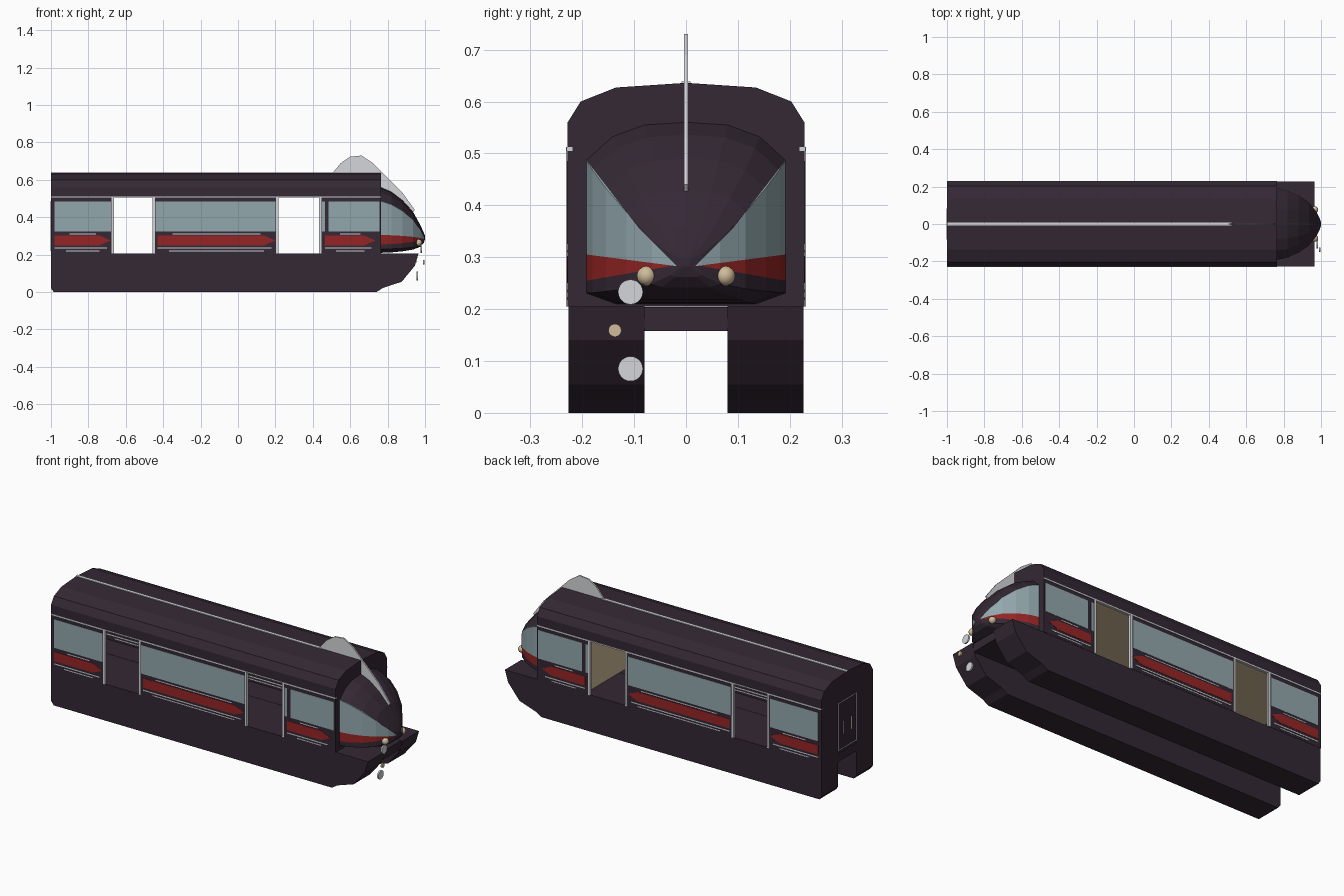
import bpy, bmesh
from mathutils import Vector

cube = bpy.data.objects.get("Cube")
if cube:
    bpy.data.objects.remove(cube, do_unlink=True)


def material(name, rgb):
    m = bpy.data.materials.new(name)
    m.use_nodes = True
    m.diffuse_color = (*rgb, 1)
    bsdf = next(n for n in m.node_tree.nodes if n.type == 'BSDF_PRINCIPLED')
    bsdf.inputs["Base Color"].default_value = (*rgb, 1)
    return m


DARK = material("dark plum", (0.034, 0.021, 0.034))
GLASS = material("blue grey glass", (0.29, 0.39, 0.42))
RED = material("deep red", (0.30, 0.018, 0.018))
GREY = material("light grey", (0.66, 0.67, 0.70))
TAN = material("warm tan", (0.62, 0.50, 0.32))


def finish(name, bm, mats, mirror=False):
    bmesh.ops.recalc_face_normals(bm, faces=bm.faces[:])
    mesh = bpy.data.meshes.new(name)
    bm.to_mesh(mesh)
    bm.free()
    for m in mats:
        mesh.materials.append(m)
    ob = bpy.data.objects.new(name, mesh)
    bpy.context.collection.objects.link(ob)
    if mirror:
        mod = ob.modifiers.new("Mirror", 'MIRROR')
        mod.use_axis = (False, True, False)
        mod.merge_threshold = 0.0005
    return ob


def prism(name, profile, axis, lo, hi, mat, mirror=False):
    """Extrude a profile: (y, z) along x, or (x, z) along y."""
    bm = bmesh.new()
    rings = []
    for d in (lo, hi):
        rings.append([bm.verts.new((d, a, b) if axis == 'x' else (a, d, b))
                      for a, b in profile])
    n = len(profile)
    for ring in rings:
        bm.faces.new(ring)
    for i in range(n):
        j = (i + 1) % n
        bm.faces.new((rings[0][i], rings[0][j], rings[1][j], rings[1][i]))
    return finish(name, bm, [mat], mirror)


def box(name, x, y, z, mat, mirror=False):
    rect = [(x[0], z[0]), (x[1], z[0]), (x[1], z[1]), (x[0], z[1])]
    return prism(name, rect, 'y', y[0], y[1], mat, mirror)


FRONT, FLOOR, EAVE = 0.765, 0.205, 0.512
WALL = (0.2215, 0.2275)
PLATE = (0.220, 0.229)

# Lower skirts and the beam channel between them
skirt = [(-1, 0.02), (-0.985, 0), (0.74, 0), (0.775, 0.022), (0.875, 0.055),
         (0.945, 0.14), (0.965, FLOOR), (-1, FLOOR)]
prism("skirt", skirt, 'y', 0.08, 0.226, DARK, True)
box("channel_floor", (-1, 0.955), (-0.081, 0.081), (0.158, FLOOR - 0.001), DARK)

# Roof with its ceiling, ridge strip and eave trim
half = [(0.228, EAVE), (0.228, 0.56), (0.203, 0.60), (0.135, 0.627)]
roof = half + [(0, 0.636)] + [(-y, z) for y, z in reversed(half)]
prism("roof", roof, 'x', -1, FRONT, DARK)
box("ceiling", (-0.98, 0.75), (-0.215, 0.215), (0.506, EAVE + 0.001), TAN)
box("ridge_strip", (-1, 0.52), (-0.009, 0.009), (0.632, 0.639), GREY)
box("eave_trim", (-1, FRONT), (0.219, 0.230), (0.505, EAVE), GREY, True)

# Side walls with windows, arrow stripes and thin trims
sections = [(-1, -0.67, -0.98, -0.68), (-0.45, 0.21, -0.44, 0.20),
            (0.44, FRONT, 0.485, 0.757)]
for a, b, wa, wb in sections:
    box("side_wall", (a, b), WALL, (FLOOR, EAVE), DARK, True)
    box("side_window", (wa, wb), PLATE, (0.325, 0.485), GLASS, True)
    s, e = max(a + 0.02, wa - 0.02), min(wb, 0.735)
    arrow = [(s, 0.25), (e - 0.06, 0.25), (e, 0.276), (e - 0.06, 0.302), (s, 0.302)]
    prism("red_stripe", arrow, 'y', *PLATE, RED, True)
    box("upper_trim", (s + 0.08, e - 0.08), PLATE, (0.309, 0.314), GREY, True)
    box("lower_trim", (s, e - 0.02), PLATE, (0.232, 0.238), GREY, True)
    box("sill_trim", (s + 0.06, e - 0.06), PLATE, (0.218, 0.223), GREY, True)

# Narrow pane and door posts
box("narrow_pane", (0.448, 0.464), PLATE, (0.325, 0.485), GLASS, True)
for x in (-0.67, -0.45, 0.21, 0.44):
    box("door_post", (x - 0.006, x + 0.006), (0.217, 0.231), (FLOOR, EAVE), GREY, True)

# Bulkheads
box("cab_bulkhead", (0.468, 0.476), (-0.221, 0.221), (FLOOR, EAVE), TAN)
box("front_bulkhead", (FRONT - 0.012, FRONT), (-0.228, 0.228), (FLOOR, EAVE), DARK)
box("rear_wall", (-1, -0.988), (-0.228, 0.228), (FLOOR, EAVE), DARK)

# Rear door outline and handles
box("rear_door_side", (-1.002, -0.995), (0.078, 0.082), (0.22, 0.485), GREY, True)
for z in (0.22, 0.483):
    box("rear_door_edge", (-1.002, -0.995), (-0.08, 0.08), (z, z + 0.003), GREY)
box("rear_door_handle", (-1.002, -0.995), (0.032, 0.038), (0.30, 0.37), TAN, True)

# Nose: lofted half sections of x, half width, bottom, top
stations = [(FRONT, 0.192, 0.210, 0.560), (0.82, 0.180, 0.212, 0.536),
            (0.88, 0.154, 0.218, 0.490), (0.935, 0.115, 0.227, 0.430),
            (0.975, 0.066, 0.242, 0.358), (0.993, 0.03, 0.262, 0.318),
            (1.0, 0.008, 0.282, 0.300)]
shape = [(0, 0), (0.7, 0), (1, 0.06), (1, 0.42), (1, 0.79), (0.74, 0.92),
         (0.42, 0.985), (0, 1)]
bm = bmesh.new()
rings = [[bm.verts.new((x, w * u, lo + (hi - lo) * v)) for u, v in shape]
         for x, w, lo, hi in stations]
for r, q in zip(rings, rings[1:]):
    for i in range(len(shape) - 1):
        bm.faces.new((r[i], r[i + 1], q[i + 1], q[i]))
bm.faces.new(rings[-1])

# Cut the windscreen and red band edges, each a line of (y, z) to (y, z)
hood_side, hood_tip = ((0.192, 0.487), (0.09, 0.355)), ((0.09, 0.355), (0.02, 0.285))
sill, band = ((0.02, 0.283), (0.19, 0.305)), ((0.03, 0.283), (0.19, 0.255))
for (y0, z0), (y1, z1) in (hood_side, hood_tip, sill, band, ((0.018, 0), (0.018, 1))):
    bmesh.ops.bisect_plane(bm, geom=bm.verts[:] + bm.edges[:] + bm.faces[:], dist=1e-5,
                           plane_co=(0, y0, z0), plane_no=Vector((0, z0 - z1, y1 - y0)).normalized())


def height(line, y):
    (y0, z0), (y1, z1) = line
    return z0 + (y - y0) * (z1 - z0) / (y1 - y0)


for f in bm.faces:
    c = f.calc_center_median()
    hood = max(height(hood_side, c.y), height(hood_tip, c.y))
    if c.y > 0.018 and c.z < hood:
        if c.z > height(sill, c.y):
            f.material_index = 1
        elif c.z > height(band, c.y):
            f.material_index = 2
finish("nose", bm, [DARK, GLASS, RED], True)

# Fin sweeping from the roof down the nose
fin = [(0.50, 0.63), (0.55, 0.69), (0.60, 0.724), (0.66, 0.73), (0.72, 0.69),
       (0.80, 0.61), (0.88, 0.53), (0.945, 0.44), (0.93, 0.42), (0.88, 0.475),
       (0.82, 0.52), (0.75, 0.55)]
prism("fin", fin, 'y', -0.004, 0.004, GREY)

# Headlights
for y in (-0.076, 0.076):
    bpy.ops.mesh.primitive_uv_sphere_add(segments=12, ring_count=8, radius=0.019,
                                         location=(0.966, y, 0.264))
    lamp = bpy.context.object
    lamp.name = "headlight"
    lamp.data.materials.append(TAN)
    bpy.ops.object.shade_smooth_by_angle()

# Signal discs ahead of the right skirt
for x, y, z, r, mat in ((0.98, -0.107, 0.233, 0.024, GREY),
                        (0.958, -0.107, 0.085, 0.024, GREY),
                        (0.993, -0.137, 0.159, 0.0125, TAN)):
    bpy.ops.mesh.primitive_cylinder_add(vertices=24, radius=r, depth=0.008,
                                        location=(x, y, z), rotation=(0, 1.5708, 0))
    disc = bpy.context.object
    disc.name = "signal_disc"
    disc.data.materials.append(mat)
